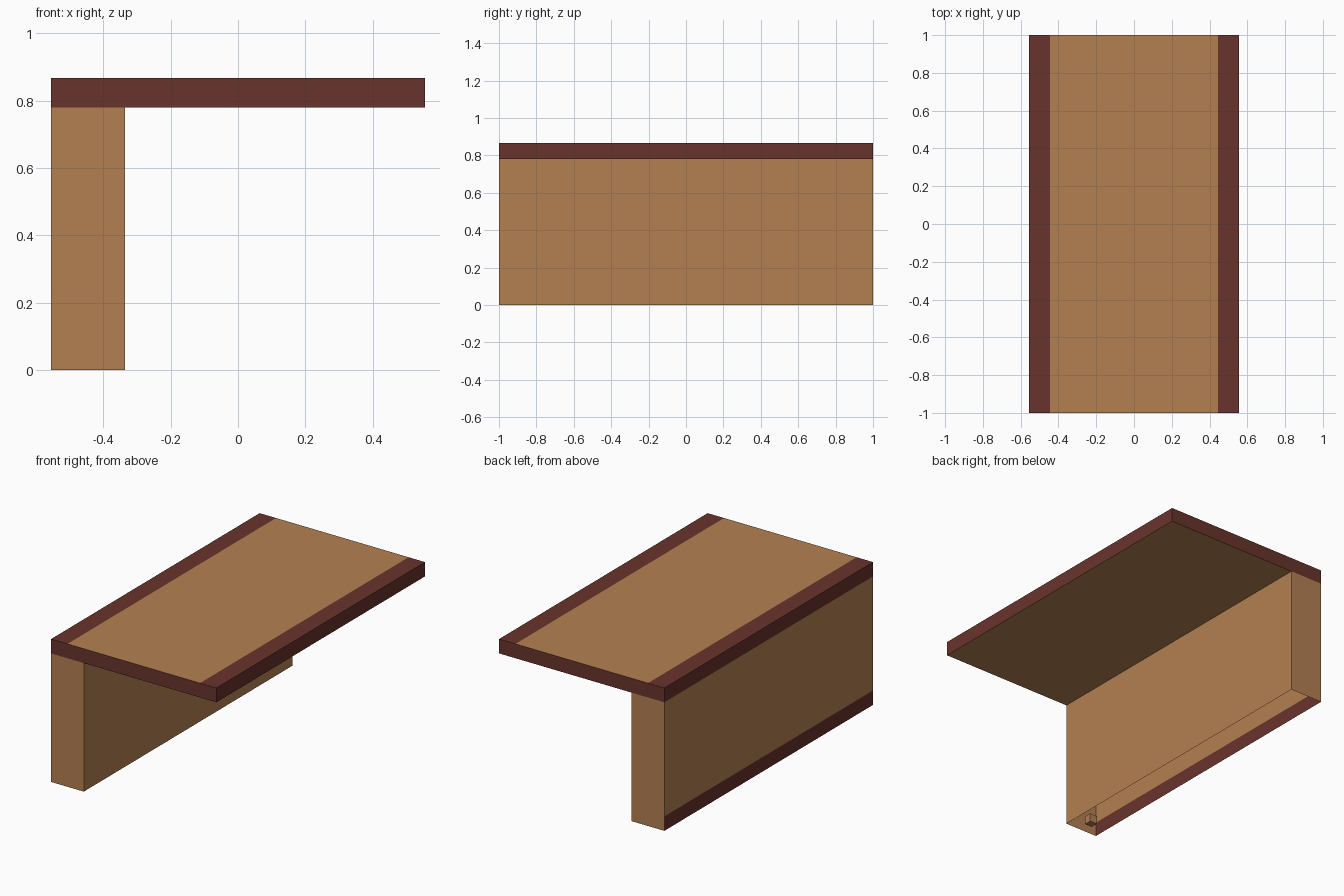
import bpy, bmesh
from mathutils import Matrix, Vector

if "Cube" in bpy.data.objects:
    bpy.data.objects.remove(bpy.data.objects["Cube"])


def material(name, rgb):
    lin = [((c / 255 + 0.055) / 1.055) ** 2.4 for c in rgb]
    m = bpy.data.materials.new(name)
    m.diffuse_color = (*lin, 1.0)
    m.use_nodes = True
    m.node_tree.nodes["Principled BSDF"].inputs["Base Color"].default_value = m.diffuse_color
    return m


TAN = material("tan wood", (180, 128, 82))
BROWN = material("dark red brown", (105, 51, 44))


def box(name, lo, hi, cuts=(), open_faces=None, brown=None):
    """Box from corner to corner, cut by planes (point, normal).
    open_faces / brown are rules on (centre, normal) of each face."""
    lo, hi = Vector(lo), Vector(hi)
    bm = bmesh.new()
    mat = Matrix.Translation((lo + hi) / 2) @ Matrix.Diagonal((*(hi - lo), 1))
    bmesh.ops.create_cube(bm, size=1, matrix=mat)
    for co, no in cuts:
        bmesh.ops.bisect_plane(bm, geom=bm.verts[:] + bm.edges[:] + bm.faces[:],
                               plane_co=co, plane_no=no)
    bm.normal_update()
    if open_faces:
        gone = [f for f in bm.faces if open_faces(f.calc_center_median(), f.normal)]
        bmesh.ops.delete(bm, geom=gone, context='FACES')
    for f in bm.faces:
        if brown and brown(f.calc_center_median(), f.normal):
            f.material_index = 1
    me = bpy.data.meshes.new(name)
    bm.to_mesh(me)
    bm.free()
    me.materials.append(TAN)
    me.materials.append(BROWN)
    ob = bpy.data.objects.new(name, me)
    bpy.context.collection.objects.link(ob)
    return ob


W, L = 0.555, 1.0            # half width, half length
Z1, Z2 = 0.78, 0.867         # underside and top of the slab
EDGE, STRIPE = 0.445, 0.088  # border line on the top, height of the skirting

# Top slab: brown rim and two brown border strips, tan top and underside
box("top_slab", (-W, -L, Z1), (W, L, Z2),
    cuts=[((s * EDGE, 0, 0), (1, 0, 0)) for s in (-1, 1)],
    brown=lambda c, n: abs(n.z) < 0.5 or (n.z > 0.5 and abs(c.x) > EDGE))

# Hollow side wall, open below, with a brown skirting on its outer face
box("side_wall", (-W, -L, 0), (-0.335, L, Z1),
    cuts=[((0, 0, STRIPE), (0, 0, 1))],
    open_faces=lambda c, n: abs(n.z) > 0.5,
    brown=lambda c, n: n.x < -0.5 and c.z < STRIPE)

# Small peg inside the hollow wall
box("inner_peg", (-0.47, -0.936, 0), (-0.42, -0.89, 0.05))
